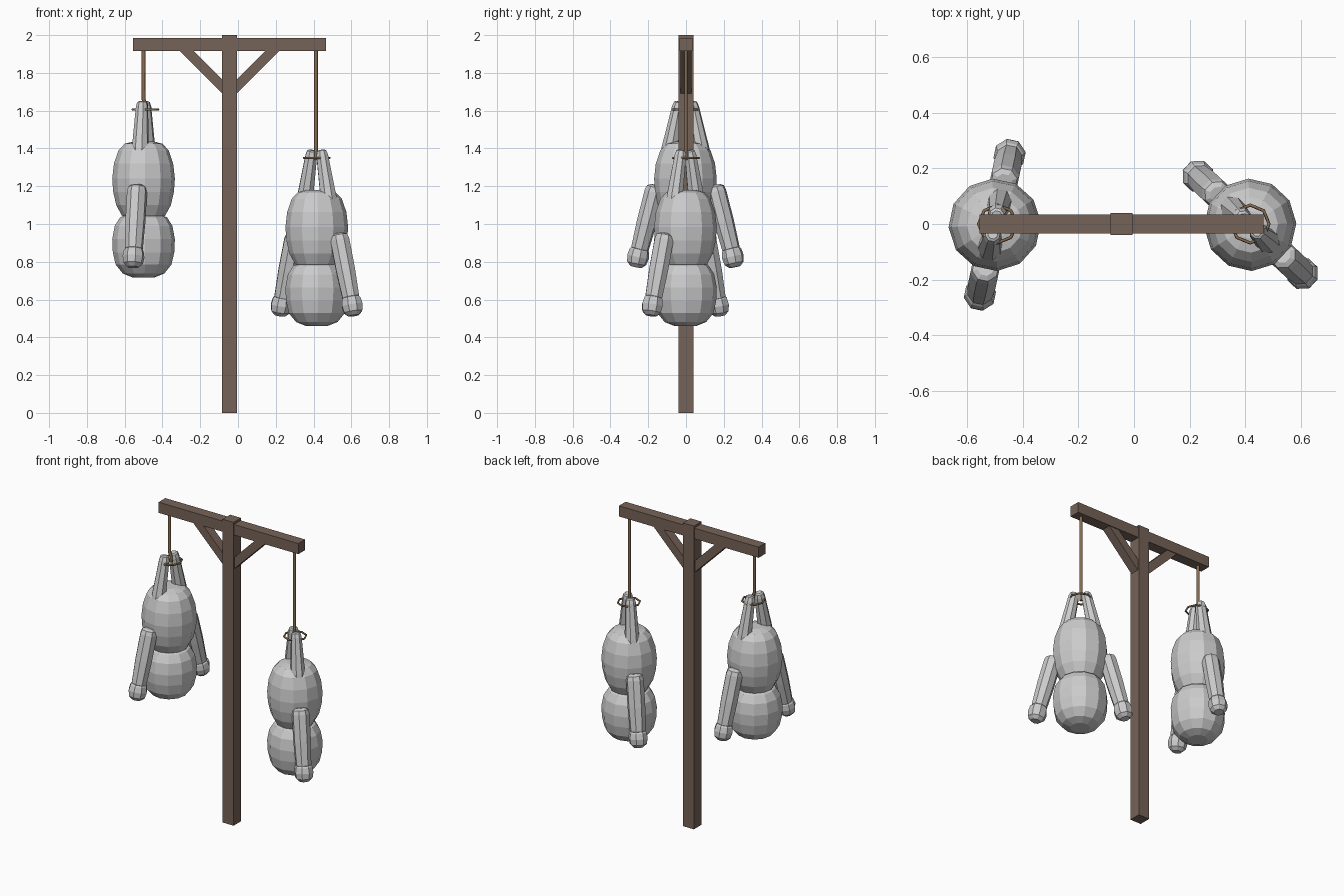
import bpy, bmesh, math
from mathutils import Vector, Matrix

if "Cube" in bpy.data.objects:
    bpy.data.objects.remove(bpy.data.objects["Cube"])


def material(name, color):
    m = bpy.data.materials.new(name)
    m.diffuse_color = color
    m.use_nodes = True
    m.node_tree.nodes["Principled BSDF"].inputs["Base Color"].default_value = m.diffuse_color
    return m


wood = material("wood", (0.18, 0.125, 0.098, 1))
rope = material("rope", (0.24, 0.15, 0.08, 1))


def finish(name, bm, mat=None):
    bmesh.ops.recalc_face_normals(bm, faces=bm.faces)
    me = bpy.data.meshes.new(name)
    bm.to_mesh(me)
    bm.free()
    ob = bpy.data.objects.new(name, me)
    bpy.context.collection.objects.link(ob)
    if mat:
        me.materials.append(mat)
    return ob


def prism(name, pts, half, mat):
    """Extrude an outline in the xz plane symmetrically along y."""
    bm = bmesh.new()
    face = bm.faces.new([bm.verts.new((x, -half, z)) for x, z in pts])
    ext = bmesh.ops.extrude_face_region(bm, geom=[face])
    verts = [g for g in ext["geom"] if isinstance(g, bmesh.types.BMVert)]
    bmesh.ops.translate(bm, vec=(0, 2 * half, 0), verts=verts)
    return finish(name, bm, mat)


def box(name, x0, x1, z0, z1, half):
    return prism(name, [(x0, z0), (x1, z0), (x1, z1), (x0, z1)], half, wood)


def lathe(name, profile, sides, matrix):
    """Closed solid of revolution about local z from (radius, height) rings."""
    bm = bmesh.new()
    rings = [[bm.verts.new((r * math.cos(2 * math.pi * (i + 0.5) / sides),
                            r * math.sin(2 * math.pi * (i + 0.5) / sides), z))
              for i in range(sides)] for r, z in profile]
    for a, b in zip(rings, rings[1:]):
        for i in range(sides):
            j = (i + 1) % sides
            bm.faces.new((a[i], a[j], b[j], b[i]))
    bm.faces.new(rings[0])
    bm.faces.new(rings[-1])
    bm.transform(matrix)
    return finish(name, bm)


def limb(name, p, q, profile, base):
    """Lathe along p to q; profile heights are fractions of the length."""
    p, q = Vector(p), Vector(q)
    d = q - p
    m = base @ Matrix.Translation(p) @ d.to_track_quat('Z', 'Y').to_matrix().to_4x4()
    return lathe(name, [(r, t * d.length) for r, t in profile], 8, m)


def cord(name, pts, radius, cyclic=False):
    cu = bpy.data.curves.new(name, 'CURVE')
    cu.dimensions = '3D'
    cu.bevel_depth = radius
    cu.bevel_resolution = 1
    cu.use_fill_caps = True
    sp = cu.splines.new('POLY')
    sp.points.add(len(pts) - 1)
    for pt, co in zip(sp.points, pts):
        pt.co = (*co, 1)
    sp.use_cyclic_u = cyclic
    cu.materials.append(rope)
    ob = bpy.data.objects.new(name, cu)
    bpy.context.collection.objects.link(ob)


# Timber frame
PX = -0.045
box("post", PX - 0.04, PX + 0.04, 0, 2, 0.039)
box("crossbeam", -0.555, 0.465, 1.915, 1.985, 0.035)
for s, side in ((-1, "left"), (1, "right")):
    prism(side + "_brace",
          [(PX + s * x, z) for x, z in
           ((0.03, 1.682), (0.27, 1.922), (0.195, 1.922), (0.03, 1.757))],
          0.03, wood)

# Hanging dummies, upside down
HEAD = [(0.06, 0.718), (0.11, 0.738), (0.148, 0.785), (0.163, 0.85), (0.166, 0.92),
        (0.153, 0.99), (0.125, 1.035), (0.07, 1.06)]
BODY = [(0.07, 1.02), (0.115, 1.045), (0.145, 1.10), (0.161, 1.17), (0.166, 1.24),
        (0.157, 1.32), (0.133, 1.39), (0.10, 1.425), (0.05, 1.438)]
ARM = [(0.03, 0), (0.048, 0.03), (0.054, 0.10), (0.054, 0.55), (0.048, 0.96), (0.035, 1)]
HAND = [(0.035, 0), (0.053, 0.2), (0.059, 0.5), (0.052, 0.82), (0.03, 1)]
LEG = [(0.045, 0), (0.045, 0.15), (0.033, 0.9), (0.027, 0.98), (0.018, 1)]


def dummy(label, x, dz, angle):
    base = Matrix.Translation((x, -0.003, dz)) @ Matrix.Rotation(math.radians(angle), 4, 'Z')
    lathe(label + "_head", HEAD, 12, base)
    lathe(label + "_body", BODY, 12, base)
    for s, side in ((-1, "a"), (1, "b")):
        limb(f"{label}_arm_{side}", (s * 0.158, 0, 1.205), (s * 0.25, 0, 0.855), ARM, base)
        limb(f"{label}_hand_{side}", (s * 0.245, 0, 0.882), (s * 0.268, 0, 0.772), HAND, base)
        limb(f"{label}_leg_{side}", (s * 0.092, 0, 1.36), (s * 0.034, 0, 1.648), LEG, base)


dummy("left_dummy", -0.50, 0, 78)
dummy("right_dummy", 0.417, -0.257, -43)

# Ropes and ankle loops
cord("left_rope", [(-0.5, 0, 1.93), (-0.5, 0, 1.66), (-0.487, 0, 1.63), (-0.487, 0, 1.60)], 0.01)
cord("right_rope", [(0.413, 0, 1.93), (0.413, 0, 1.34)], 0.01)
for name, x, z in (("left_loop", -0.49, 1.605), ("right_loop", 0.417, 1.35)):
    cord(name, [(x + 0.068 * math.cos(k * math.pi / 4), 0.068 * math.sin(k * math.pi / 4), z)
                for k in range(8)], 0.006, True)
